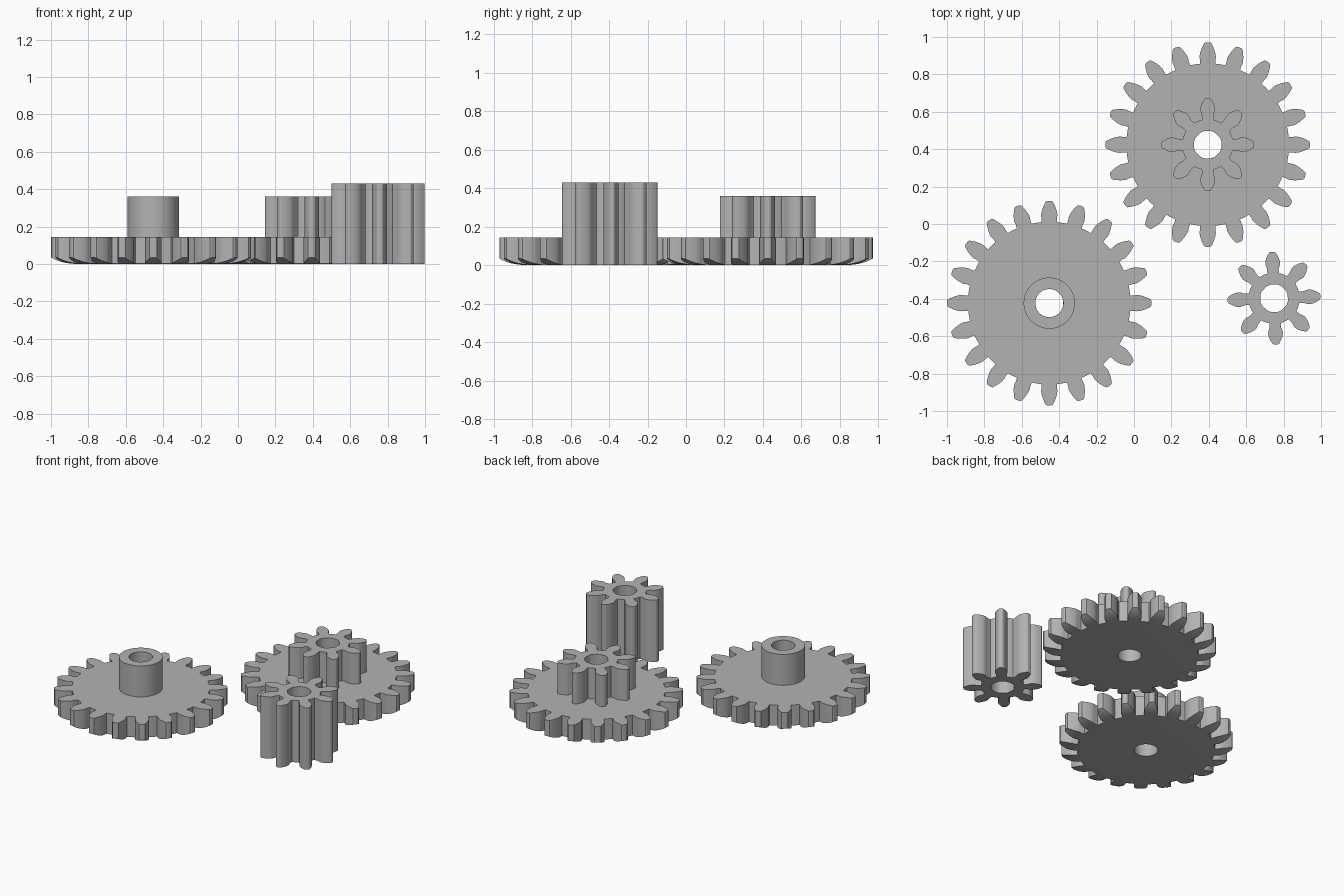
import bpy, bmesh, math

if "Cube" in bpy.data.objects:
    bpy.data.objects.remove(bpy.data.objects["Cube"])

grey = bpy.data.materials.new("plain_grey")
grey.diffuse_color = (0.45, 0.45, 0.45, 1)
grey.use_nodes = True
grey.node_tree.nodes["Principled BSDF"].inputs["Base Color"].default_value = grey.diffuse_color

MODULE = 0.0497
PRESSURE = math.radians(20)


def inv(a):
    return math.tan(a) - a


def tooth_levels(teeth, neck, steps=7):
    """Radius and half angle up one involute tooth, starting at its root."""
    pitch = MODULE * teeth / 2
    base = pitch * math.cos(PRESSURE)
    root, tip = pitch - 1.25 * MODULE, pitch + MODULE
    start = max(base * 1.003, root + 0.012)
    levels = [(root, neck / root)]
    if start - root > 0.025:                      # undercut neck
        levels.append((root + 0.022, neck / (root + 0.022)))
    for i in range(steps):
        r = start + (tip - 0.004 - start) * i / (steps - 1)
        a = math.acos(min(1, base / r))
        levels.append((r, math.pi / (2 * teeth) + inv(PRESSURE) - inv(a)))
    levels.append((tip, levels[-1][1] * 0.55))    # slightly rounded tip
    return levels


def finish(bm, name, location):
    bmesh.ops.recalc_face_normals(bm, faces=bm.faces)
    mesh = bpy.data.meshes.new(name)
    bm.to_mesh(mesh)
    bm.free()
    mesh.materials.append(grey)
    ob = bpy.data.objects.new(name, mesh)
    ob.location = location
    bpy.context.collection.objects.link(ob)
    bpy.ops.object.select_all(action='DESELECT')
    ob.select_set(True)
    bpy.context.view_layer.objects.active = ob
    bpy.ops.object.shade_smooth_by_angle(angle=math.radians(25))
    return ob


def gear(name, center, teeth, neck, z0, z1, bore, turn=0.0,
         underside=None, disc=None, closed=True):
    """Spur gear with a bore; underside(r) lifts the bottom near the rim."""
    bm = bmesh.new()
    levels = tooth_levels(teeth, neck)
    root, half = levels[0]
    pitch_angle = 2 * math.pi / teeth
    gap = pitch_angle - 2 * half
    columns = []
    for k in range(teeth):
        c = turn + k * pitch_angle
        columns += [c - half, c + half, c + half + gap / 3, c + half + 2 * gap / 3]
    n = len(columns)

    def low(r):
        return z0 + (underside(r) if underside else 0)

    def vert(r, a, z):
        return bm.verts.new((r * math.cos(a), r * math.sin(a), z))

    def ring(r, z):
        return [vert(r, a, z) for a in columns]

    def bridge(a, b, skip_teeth=False):
        for i in range(n):
            if skip_teeth and i % 4 == 0:
                continue
            j = (i + 1) % n
            bm.faces.new((a[i], a[j], b[j], b[i]))

    # Web, bore and the root arcs between teeth
    top_in, top_root = ring(bore, z1), ring(root, z1)
    bot_in, bot_root = ring(bore, low(bore)), ring(root, low(root))
    bridge(top_in, top_root)
    bridge(top_in, bot_in)
    bridge(top_root, bot_root, skip_teeth=True)
    if closed:
        if disc:
            bot_disc = ring(disc, low(disc))
            bridge(bot_in, bot_disc)
            bridge(bot_disc, bot_root)
        else:
            bridge(bot_in, bot_root)

    # Teeth, raised level by level from the root
    for k in range(teeth):
        c = turn + k * pitch_angle
        i = 4 * k
        prev = (top_root[i], top_root[i + 1], bot_root[i], bot_root[i + 1])
        for r, h in levels[1:]:
            cur = (vert(r, c - h, z1), vert(r, c + h, z1),
                   vert(r, c - h, low(r)), vert(r, c + h, low(r)))
            pairs = [(0, 1), (0, 2), (1, 3)] + ([(2, 3)] if closed else [])
            for p, q in pairs:
                bm.faces.new((prev[p], prev[q], cur[q], cur[p]))
            prev = cur
        bm.faces.new((prev[0], prev[1], prev[3], prev[2]))
    return finish(bm, name, (center[0], center[1], 0))


def hub(name, center, radius, bore, z0, z1, sides=64):
    """Round collar with an open lower end seated on the gear."""
    bm = bmesh.new()
    rings = []
    for r, z in ((radius, z0), (radius, z1), (bore, z1), (bore, z0)):
        rings.append([bm.verts.new((r * math.cos(2 * math.pi * i / sides),
                                    r * math.sin(2 * math.pi * i / sides), z))
                      for i in range(sides)])
    for a, b in zip(rings, rings[1:]):
        for i in range(sides):
            j = (i + 1) % sides
            bm.faces.new((a[i], a[j], b[j], b[i]))
    return finish(bm, name, (center[0], center[1], 0))


DISC, TIP = 0.408, 0.547


def rim_curve(r):
    """Rounded relief under the teeth of the large gears."""
    t = max(0.0, (r - DISC) / (TIP - DISC))
    return 0.035 * (0.25 * t + 0.75 * t ** 3)


BORE = 0.075
LEFT, RIGHT, LOOSE = (-0.453, -0.423), (0.394, 0.424), (0.749, -0.397)

# Large gears
for label, spot in (("hub_gear", LEFT), ("compound_gear", RIGHT)):
    gear(label, spot, 20, 0.041, 0, 0.145, BORE, underside=rim_curve, disc=DISC)

# Collar and small gear on top of the large gears
hub("hub_collar", LEFT, 0.137, BORE, 0.145, 0.36)
gear("upper_pinion", RIGHT, 8, 0.031, 0.145, 0.36, BORE, closed=False)

# Separate tall small gear
gear("tall_pinion", LOOSE, 8, 0.031, 0, 0.43, BORE, turn=math.radians(2.3))
